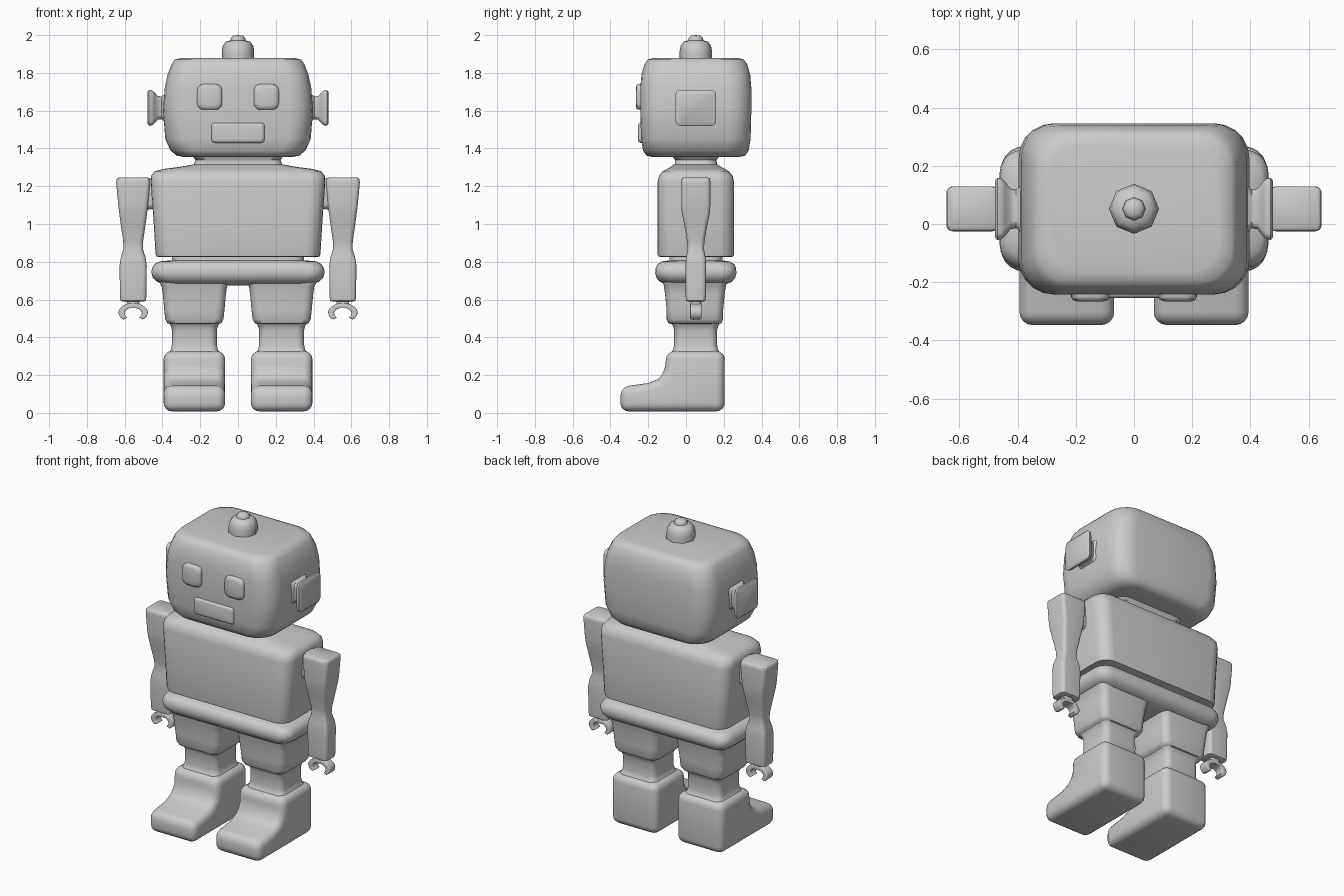
import bpy, bmesh, math
from mathutils import Matrix, Vector

if "Cube" in bpy.data.objects:
    bpy.data.objects.remove(bpy.data.objects["Cube"])

grey = bpy.data.materials.new("plain grey")
grey.use_nodes = True
COLOUR = (0.6, 0.6, 0.6, 1)
grey.diffuse_color = COLOUR
grey.node_tree.nodes["Principled BSDF"].inputs["Base Color"].default_value = COLOUR

CY = 0.052  # depth centre line of the figure


def finish(name, bm, bevel=0):
    bmesh.ops.recalc_face_normals(bm, faces=bm.faces)
    mesh = bpy.data.meshes.new(name)
    bm.to_mesh(mesh)
    bm.free()
    mesh.materials.append(grey)
    obj = bpy.data.objects.new(name, mesh)
    bpy.context.collection.objects.link(obj)
    bpy.context.view_layer.objects.active = obj
    bpy.ops.object.select_all(action="DESELECT")
    obj.select_set(True)
    if bevel:
        mod = obj.modifiers.new("rounded edges", "BEVEL")
        mod.width, mod.segments = bevel, 4
        mod.limit_method, mod.angle_limit = "ANGLE", math.radians(35)
        bpy.ops.object.modifier_apply(modifier=mod.name)
    bpy.ops.object.shade_smooth_by_angle(angle=math.radians(50))
    return obj


def loft(name, sections, radius, matrix):
    """Stack rounded rectangles given as (height, half width, half depth)."""
    bm = bmesh.new()
    rings = []
    for h, hx, hy in sections:
        r = min(radius, hx * 0.9, hy * 0.9)
        ring = []
        for k, (sx, sy) in enumerate([(1, 1), (-1, 1), (-1, -1), (1, -1)]):
            for i in range(6):
                a = math.pi / 2 * (k + i / 5)
                ring.append(bm.verts.new(matrix @ Vector((
                    sx * (hx - r) + r * math.cos(a),
                    sy * (hy - r) + r * math.sin(a), h))))
        rings.append(ring)
    n = len(rings[0])
    for low, high in zip(rings, rings[1:]):
        for i in range(n):
            j = (i + 1) % n
            bm.faces.new((low[i], low[j], high[j], high[i]))
    bm.faces.new(rings[0])
    bm.faces.new(rings[-1])
    return finish(name, bm)


def prism(name, outline, axis, start, end, bevel):
    """Extrude an outline along x or y and round its edges."""
    bm = bmesh.new()
    place = (lambda u, v, w: (w, u, v)) if axis == "x" else (lambda u, v, w: (u, w, v))
    a = [bm.verts.new(place(u, v, start)) for u, v in outline]
    b = [bm.verts.new(place(u, v, end)) for u, v in outline]
    bm.faces.new(a)
    bm.faces.new(b)
    for i in range(len(a)):
        j = (i + 1) % len(a)
        bm.faces.new((a[i], a[j], b[j], b[i]))
    return finish(name, bm, bevel)


def at(x, y=CY, z=0):
    return Matrix.Translation((x, y, z))


# Head and neck
loft("head", [(1.355, .29, .23), (1.362, .325, .262), (1.39, .358, .28),
              (1.45, .385, .29), (1.6, .397, .294), (1.72, .388, .294),
              (1.79, .373, .288), (1.845, .352, .272), (1.87, .335, .255),
              (1.88, .295, .22)], .12, at(0))
loft("neck", [(1.28, .28, .14), (1.31, .235, .112), (1.34, .225, .11),
              (1.37, .25, .135)], .06, at(0))

# Antenna: faceted dome with a small knob
bm = bmesh.new()
profile = [(.086, 1.87), (.086, 1.915), (.08, 1.945), (.065, 1.965), (.04, 1.972),
           (.038, 1.985), (.025, 1.997), (0, 2.0)]
verts = [bm.verts.new((r, CY, z)) for r, z in profile]
edges = [bm.edges.new(pair) for pair in zip(verts, verts[1:])]
bmesh.ops.spin(bm, geom=verts + edges, cent=(0, CY, 0), axis=(0, 0, 1),
               angle=math.tau, steps=8)
bmesh.ops.remove_doubles(bm, verts=bm.verts, dist=1e-4)
finish("antenna", bm)

# Face
for side, label in ((1, "left"), (-1, "right")):
    loft(label + "_eye", [(0, .066, .068), (.065, .066, .068), (.076, .061, .063),
                          (.081, .046, .048)], .035,
         at(side * .15, -.185, 1.673) @ Matrix.Rotation(math.pi / 2, 4, "X"))
loft("mouth", [(0, .14, .053), (.058, .14, .053), (.066, .135, .048),
               (.069, .125, .038)], .018,
     at(0, -.185, 1.483) @ Matrix.Rotation(math.pi / 2, 4, "X"))

# Torso and hips
loft("torso", [(.825, .41, .18), (.828, .433, .2), (.845, .437, .203),
               (1.0, .446, .203), (1.22, .462, .203), (1.255, .46, .195),
               (1.28, .44, .175), (1.292, .39, .152), (1.302, .31, .135),
               (1.315, .24, .115)], .08, at(0))
loft("waist", [(.77, .35, .14), (.84, .35, .14)], .06, at(0))
loft("hips", [(.675, .35, .14), (.682, .395, .165), (.695, .43, .192),
              (.715, .451, .208), (.74, .458, .215), (.765, .456, .213),
              (.788, .442, .203), (.802, .415, .18), (.807, .36, .14)], .08, at(0))

boot_outline = [(.205, .008), (-.348, .008), (-.346, .138), (-.2, .158), (-.145, .18),
                (-.112, .215), (-.103, .328), (.205, .328)]
for side, label in ((1, "left"), (-1, "right")):
    # Legs
    x = side * .231
    loft(label + "_thigh", [(.468, .115, .112), (.474, .142, .14), (.495, .154, .149),
                            (.55, .16, .15), (.63, .167, .158), (.665, .172, .163),
                            (.70, .19, .17)], .045, at(x, .047))
    loft(label + "_knee", [(.31, .14, .135), (.335, .124, .118), (.36, .119, .114),
                           (.44, .119, .114), (.46, .125, .12), (.485, .14, .135)],
         .04, at(x, .051))
    prism(label + "_boot", boot_outline, "x", x - .163, x + .163, .045)

    # Arms
    x = side * .555
    loft(label + "_arm", [(.59, .058, .042), (.595, .068, .051), (.62, .07, .054),
                          (.78, .072, .055), (.82, .066, .052), (.87, .051, .043),
                          (.91, .053, .046), (1.0, .066, .062), (1.06, .074, .074),
                          (1.1, .079, .077), (1.22, .09, .077), (1.238, .088, .076),
                          (1.245, .08, .068)], .022, at(x))
    loft(label + "_shoulder_joint", [(.40, .085, .062), (.445, .08, .058), (.49, .085, .062)],
         .03, at(0, CY, 1.16) @ Matrix.Rotation(side * math.pi / 2, 4, "Y"))

    # Open claw below the wrist
    loft(label + "_wrist", [(.555, .044, .03), (.575, .032, .028), (.6, .036, .03)],
         .02, at(x))
    angles = [math.radians(-48 + 276 * i / 16) for i in range(17)]
    outline = [(x + .078 * math.cos(a), .527 + .05 * math.sin(a) + .004)
               for a in angles]
    outline += [(x + .046 * math.cos(a), .527 + .03 * math.sin(a)) for a in reversed(angles)]
    prism(label + "_claw", outline, "y", CY - .03, CY + .03, .006)

    # Ear plates on flared stems
    loft(label + "_ear", [(.35, .1, .12), (.385, .075, .085), (.405, .06, .066),
                          (.425, .063, .07), (.442, .082, .092), (.455, .093, .104),
                          (.47, .095, .107), (.478, .085, .097)], .025,
         at(0, CY, 1.615) @ Matrix.Rotation(side * math.pi / 2, 4, "Y"))
